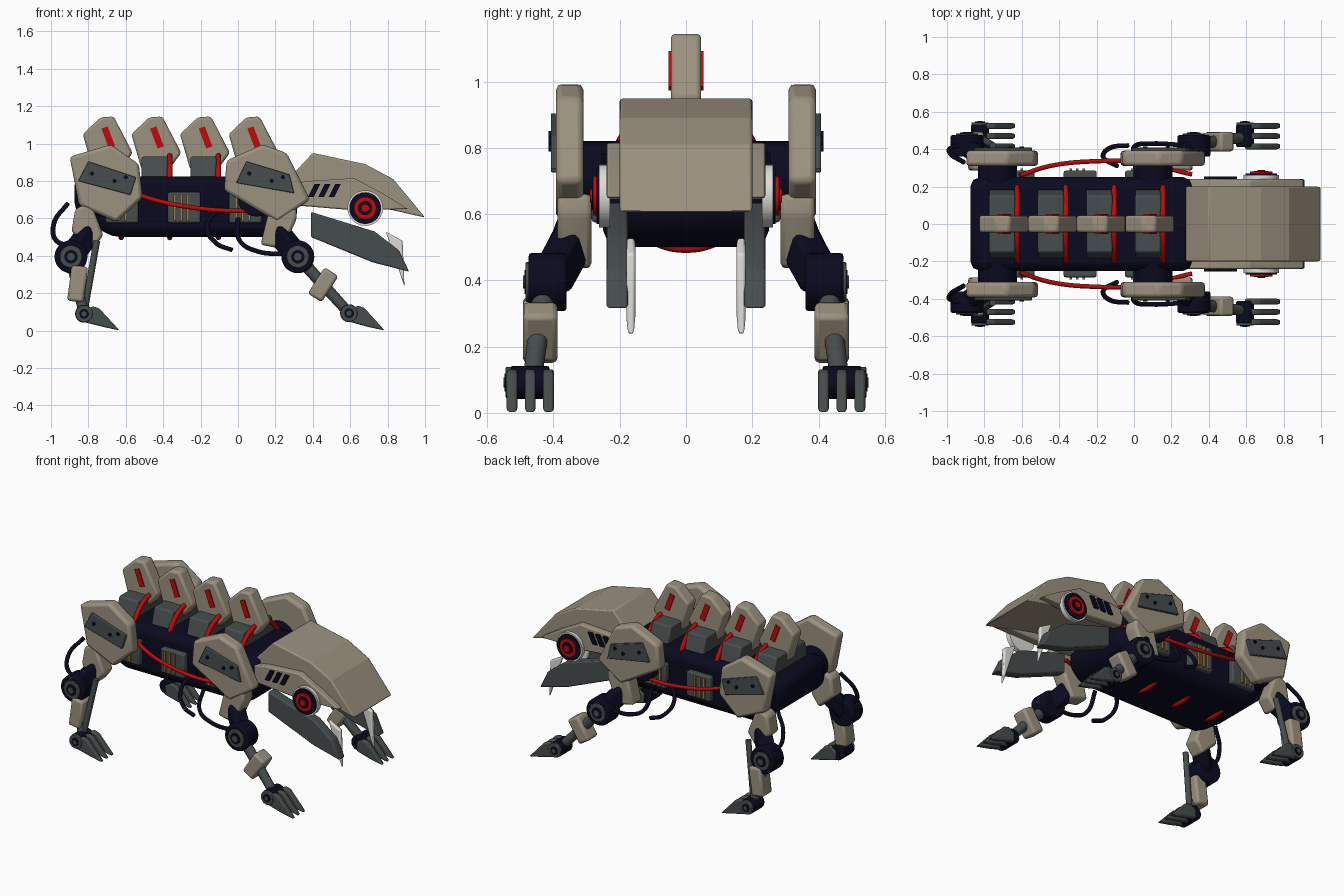
import bpy, bmesh, math
from mathutils import Vector, Matrix

if "Cube" in bpy.data.objects:
    bpy.data.objects.remove(bpy.data.objects["Cube"])


def mat(name, r, g, b):
    m = bpy.data.materials.new(name)
    m.diffuse_color = (r, g, b, 1)
    m.use_nodes = True
    m.node_tree.nodes["Principled BSDF"].inputs["Base Color"].default_value = m.diffuse_color
    return m


BEIGE = mat("sand armour", 0.33, 0.285, 0.212)
NAVY = mat("midnight frame", 0.003, 0.003, 0.014)
GREY = mat("gunmetal", 0.062, 0.073, 0.073)
RED = mat("signal red", 0.52, 0.003, 0.003)
WHITE = mat("fang white", 0.72, 0.72, 0.69)
GOLD = mat("brass", 0.33, 0.2, 0.06)


def finish(bm, name, m, bevel=0.0, smooth=35):
    bmesh.ops.recalc_face_normals(bm, faces=bm.faces)
    me = bpy.data.meshes.new(name)
    bm.to_mesh(me)
    bm.free()
    me.materials.append(m)
    ob = bpy.data.objects.new(name, me)
    bpy.context.collection.objects.link(ob)
    bpy.ops.object.select_all(action='DESELECT')
    ob.select_set(True)
    bpy.context.view_layer.objects.active = ob
    bpy.ops.object.shade_smooth_by_angle(angle=math.radians(smooth))
    if bevel:
        b = ob.modifiers.new("bevel", 'BEVEL')
        b.width, b.segments = bevel, 2
        b.limit_method, b.angle_limit = 'ANGLE', math.radians(25)
    return ob


def prism(name, pts, y0, y1, m, bevel=0.0, smooth=35):
    """Side profile (x, z) extruded along y."""
    bm = bmesh.new()
    a = [bm.verts.new((x, y0, z)) for x, z in pts]
    b = [bm.verts.new((x, y1, z)) for x, z in pts]
    bm.faces.new(a)
    bm.faces.new(b[::-1])
    n = len(pts)
    for i in range(n):
        bm.faces.new((a[i], b[i], b[(i + 1) % n], a[(i + 1) % n]))
    return finish(bm, name, m, bevel, smooth)


def block(name, x0, x1, y0, y1, z0, z1, m, bevel=0.0):
    return prism(name, [(x0, z0), (x0, z1), (x1, z1), (x1, z0)], y0, y1, m, bevel)


def place(p0, p1):
    p0, p1 = Vector(p0), Vector(p1)
    d = p1 - p0
    return Matrix.Translation((p0 + p1) / 2) @ d.to_track_quat('Z', 'Y').to_matrix().to_4x4(), d.length


def beam(name, p0, p1, wy, w, m, bevel=0.015):
    M, L = place(p0, p1)
    bm = bmesh.new()
    bmesh.ops.create_cube(bm, size=1, matrix=M @ Matrix.Diagonal((wy, w, L, 1)))
    return finish(bm, name, m, bevel)


def rod(name, p0, p1, r0, m, r1=None, bevel=0.0):
    M, L = place(p0, p1)
    bm = bmesh.new()
    bmesh.ops.create_cone(bm, cap_ends=True, segments=28, radius1=r0,
                          radius2=r0 if r1 is None else r1, depth=L, matrix=M)
    return finish(bm, name, m, bevel)


def disc(name, x, z, y0, y1, r, m, bevel=0.0):
    return rod(name, (x, y0, z), (x, y1, z), r, m, bevel=bevel)


def tube(name, pts, r, m, cyclic=False):
    cu = bpy.data.curves.new(name, 'CURVE')
    cu.dimensions = '3D'
    cu.bevel_depth, cu.bevel_resolution, cu.resolution_u = r, 2, 8
    cu.use_fill_caps = True
    sp = cu.splines.new('BEZIER')
    sp.bezier_points.add(len(pts) - 1)
    for bp, p in zip(sp.bezier_points, pts):
        bp.co = p
        bp.handle_left_type = bp.handle_right_type = 'AUTO'
    sp.use_cyclic_u = cyclic
    cu.materials.append(m)
    ob = bpy.data.objects.new(name, cu)
    bpy.context.collection.objects.link(ob)
    bpy.ops.object.select_all(action='DESELECT')
    ob.select_set(True)
    bpy.context.view_layer.objects.active = ob
    bpy.ops.object.convert(target='MESH')


# Torso and hip axles
prism("torso", [(-.875, .825), (-.875, .64), (-.68, .5), (.22, .5), (.315, .58), (.315, .825)],
      -.25, .25, NAVY, .05)
for x, n in ((-.73, "rear"), (.1, "front")):
    disc(n + "_axle", x, .715, -.34, .34, .105, NAVY, .01)

# Spine: fins, saddle blocks, red rib rings
for i in range(4):
    c = -.70 + .26 * i
    prism(f"spine_fin_{i}", [(c - .13, 1.05), (c - .035, 1.14), (c + .035, 1.145), (c + .137, .95),
                             (c + .07, .86), (c - .075, .86)], -.046, .046, BEIGE, .014)
    prism(f"fin_stripe_{i}", [(c - .03, 1.08), (c + .003, 1.092), (c + .043, .985), (c + .01, .973)],
          -.053, .053, RED)
    b = block(f"saddle_block_{i}", c - .075, c + .065, -.19, .19, .80, .93, GREY, .01)
    for v in b.data.vertices:
        if v.co.z > .9:
            v.co.y *= .8
    ring = [(c + .075, .22 * math.cos(k * math.pi / 8), .718 + .22 * math.sin(k * math.pi / 8)) for k in range(16)]
    tube(f"rib_ring_{i}", ring, .015, RED, True)

# Head
prism("head_shell", [(.165, .70), (.40, .95), (.68, .89), (.83, .81), (1.0, .605), (.62, .69)],
      -.2, .2, BEIGE, .008, 12)

REAR = dict(
    armour=[(-.9, .93), (-.68, .995), (-.53, .89), (-.51, .71), (-.65, .58), (-.85, .67)],
    plate=[(-.80, .905), (-.545, .82), (-.575, .725), (-.855, .80)],
    bolts=[(-.78, .84), (-.66, .80), (-.60, .82)],
    thigh=[(-.87, .65), (-.79, .69), (-.72, .51), (-.78, .43), (-.89, .53)],
    link=(-.79, .53), knee=(-.893, .395), ankle=(-.823, .09),
    cuff=((-.845, .345), (-.87, .155)))
FRONT = dict(
    armour=[(-.06, .91), (.13, .995), (.26, .95), (.385, .70), (.21, .58), (-.075, .75)],
    plate=[(.045, .905), (.275, .835), (.30, .735), (-.01, .79)],
    bolts=[(.06, .84), (.18, .80), (.24, .82)],
    thigh=[(.17, .66), (.31, .66), (.315, .60), (.24, .435), (.12, .46)],
    link=(.21, .53), knee=(.32, .395), ankle=(.594, .093),
    cuff=((.50, .315), (.41, .175)))

for s, side in ((-1, "right"), (1, "left")):
    # Cheek, vents, eye, jaw and fang
    prism(side + "_cheek", [(.26, .78), (.38, .80), (.62, .815), (.78, .73), (.91, .65), (.6, .645), (.3, .67)],
          s * .18, s * .24, BEIGE, .008)
    for k in range(3):
        x = .41 + .055 * k
        prism(f"{side}_vent_{k}", [(x, .785), (x + .03, .785), (x - .005, .715), (x - .035, .715)],
              s * .235, s * .255, NAVY)
    for n, r, y0, y1, m in (("rim", .095, .23, .262, WHITE), ("socket", .085, .24, .27, NAVY),
                            ("iris", .06, .25, .28, RED), ("ring", .038, .26, .284, NAVY),
                            ("pupil", .02, .27, .29, RED)):
        disc(f"{side}_eye_{n}", .68, .655, s * y0, s * y1, r, m)
    prism(side + "_jaw", [(.39, .635), (.73, .53), (.86, .43), (.915, .315), (.72, .365), (.39, .50)],
          s * .175, s * .24, GREY, .008)
    prism(side + "_fang", [(.79, .53), (.88, .48), (.89, .235), (.835, .40)], s * .153, s * .18, WHITE, .008)

    # Flank boxes with brass bars
    for i, x in enumerate((-.62, -.288, .04)):
        block(f"{side}_flank_box_{i}", x - .088, x + .088, s * .235, s * .285, .575, .74, GREY, .01)
        for k in (-1, 0, 1):
            xb = x + k * .035 - .015
            block(f"{side}_brass_bar_{i}_{k}", xb - .007, xb + .007, s * .28, s * .296, .59, .73, GOLD)

    # Cables
    tube(side + "_red_cable", [(-.61, s * .26, .76), (-.45, s * .31, .70), (-.22, s * .335, .655),
                               (.02, s * .33, .64), (.31, s * .265, .655)], .012, RED)
    tube(side + "_rear_cable", [(-.91, s * .33, .68), (-.985, s * .38, .57), (-.97, s * .41, .48),
                                (-.88, s * .42, .455)], .013, NAVY)
    tube(side + "_belly_cable", [(-.09, s * .31, .66), (-.165, s * .36, .56), (-.12, s * .41, .47),
                                 (-.03, s * .42, .43)], .013, NAVY)
    tube(side + "_arm_cable", [(.0, s * .36, .60), (.01, s * .42, .48), (.1, s * .43, .425),
                               (.28, s * .42, .41)], .013, NAVY)

    # Legs
    for leg, P in (("rear", REAR), ("front", FRONT)):
        n = f"{side}_{leg}_"
        prism(n + "shoulder_armour", P["armour"], s * .31, s * .392, BEIGE, .018)
        prism(n + "armour_plate", P["plate"], s * .385, s * .408, GREY, .004)
        for i, (x, z) in enumerate(P["bolts"]):
            disc(f"{n}bolt_{i}", x, z, s * .40, s * .415, .011, NAVY)
        prism(n + "thigh", P["thigh"], s * .285, s * .388, BEIGE, .016)
        (lx, lz), (kx, kz), (ax, az) = P["link"], P["knee"], P["ankle"]
        beam(n + "knee_link", (lx, s * .335, lz), (kx, s * .41, kz), .1, .11, NAVY, .02)
        disc(n + "knee", kx, kz, s * .36, s * .475, .088, NAVY, .01)
        disc(n + "knee_cap", kx, kz, s * .47, s * .484, .06, GREY, .004)
        disc(n + "knee_hub", kx, kz, s * .48, s * .488, .036, NAVY)
        disc(n + "knee_pin", kx, kz, s * .48, s * .492, .02, GREY)
        rod(n + "shin", (kx, s * .425, kz), (ax, s * .465, az), .034, GREY, .028)
        (x0, z0), (x1, z1) = P["cuff"]
        beam(n + "shin_armour", (x0, s * .44, z0), (x1, s * .44, z1), .105, .088, BEIGE, .015)
        disc(n + "ankle", ax, az, s * .412, s * .53, .048, NAVY, .006)
        disc(n + "ankle_cap", ax, az, s * .525, s * .544, .046, GREY, .004)
        disc(n + "ankle_hub", ax, az, s * .53, s * .548, .026, NAVY)
        disc(n + "ankle_pin", ax, az, s * .53, s * .55, .014, GREY)
        for i, y in enumerate((.415, .47, .525)):
            prism(f"{n}toe_{i}", [(ax, az + .015), (ax + .045, az + .04), (ax + .08, az + .03),
                                  (ax + .19, .001), (ax + .1, .02), (ax, az - .045)],
                  s * (y - .016), s * (y + .016), GREY, .008)
    # Rear piston
    rod(side + "_rear_piston", (-.755, s * .42, .48), (-.82, s * .46, .11), .018, GREY)
